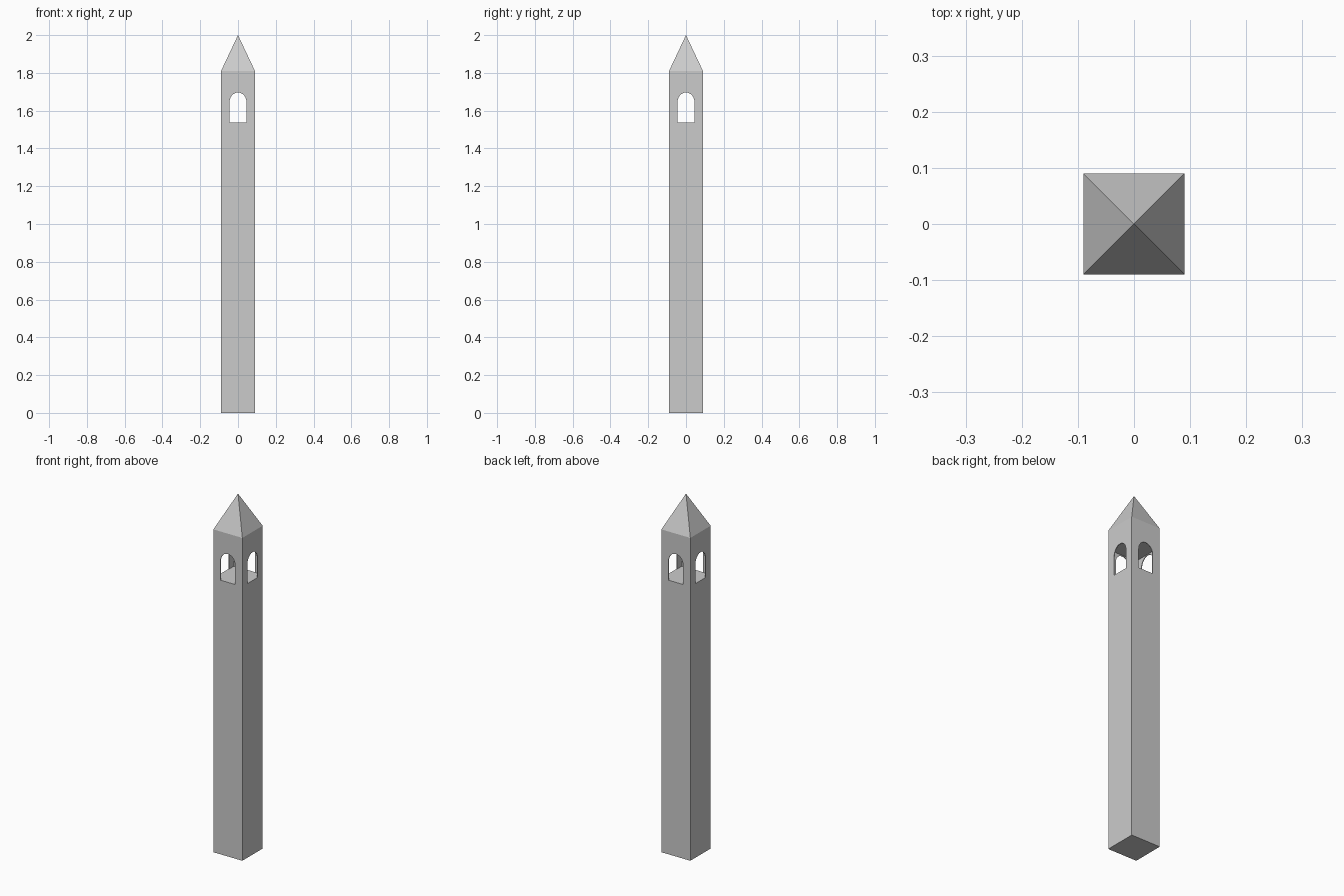
import bpy, bmesh, math
from mathutils import Matrix

if "Cube" in bpy.data.objects:
    bpy.data.objects.remove(bpy.data.objects["Cube"])

W = 0.09                   # half width of the tower
SILL, CEIL, EAVE, TOP = 1.537, 1.70, 1.81, 2.0
R, SPRING, RISE = 0.045, 1.645, 0.051
T = 0.004                  # belfry wall thickness


def finish(name, bm):
    bmesh.ops.recalc_face_normals(bm, faces=bm.faces)
    mesh = bpy.data.meshes.new(name)
    bm.to_mesh(mesh)
    bm.free()
    obj = bpy.data.objects.new(name, mesh)
    bpy.context.collection.objects.link(obj)
    return obj


def square(bm, z):
    return [bm.verts.new((x * W, y * W, z)) for x, y in ((-1, -1), (1, -1), (1, 1), (-1, 1))]


def bridge(bm, a, b):
    n = len(a)
    for i in range(n):
        j = (i + 1) % n
        bm.faces.new((a[i], a[j], b[j], b[i]))


# Shaft: plain square column whose top is the belfry floor
bm = bmesh.new()
low, high = square(bm, 0), square(bm, SILL)
bm.faces.new(low)
bm.faces.new(high)
bridge(bm, low, high)
finish("shaft", bm)

# Belfry: four thin mitred walls, each with an arched opening
arch = [(-R * math.cos(math.pi * i / 16), SPRING + RISE * math.sin(math.pi * i / 16))
        for i in range(17)]
outline = [(-W, SILL), (-R, SILL)] + arch + [(R, SILL), (W, SILL), (W, CEIL), (-W, CEIL)]
for k, side in enumerate(("front", "right", "back", "left")):
    bm = bmesh.new()
    outer = [bm.verts.new((x, -W, z)) for x, z in outline]
    inner = [bm.verts.new((max(-W + T, min(W - T, x)), -W + T, z)) for x, z in outline]
    bm.faces.new(outer)
    bm.faces.new(inner)
    bridge(bm, outer, inner)
    bmesh.ops.transform(bm, matrix=Matrix.Rotation(k * math.pi / 2, 4, 'Z'), verts=bm.verts)
    bmesh.ops.triangulate(bm, faces=[f for f in bm.faces if len(f.verts) > 4])
    finish("belfry_wall_" + side, bm)

# Roof: block above the openings with a pyramid on top
bm = bmesh.new()
low, high = square(bm, CEIL), square(bm, EAVE)
bm.faces.new(low)
bridge(bm, low, high)
apex = bm.verts.new((0, 0, TOP))
for i in range(4):
    bm.faces.new((high[i], high[(i + 1) % 4], apex))
finish("roof", bm)
